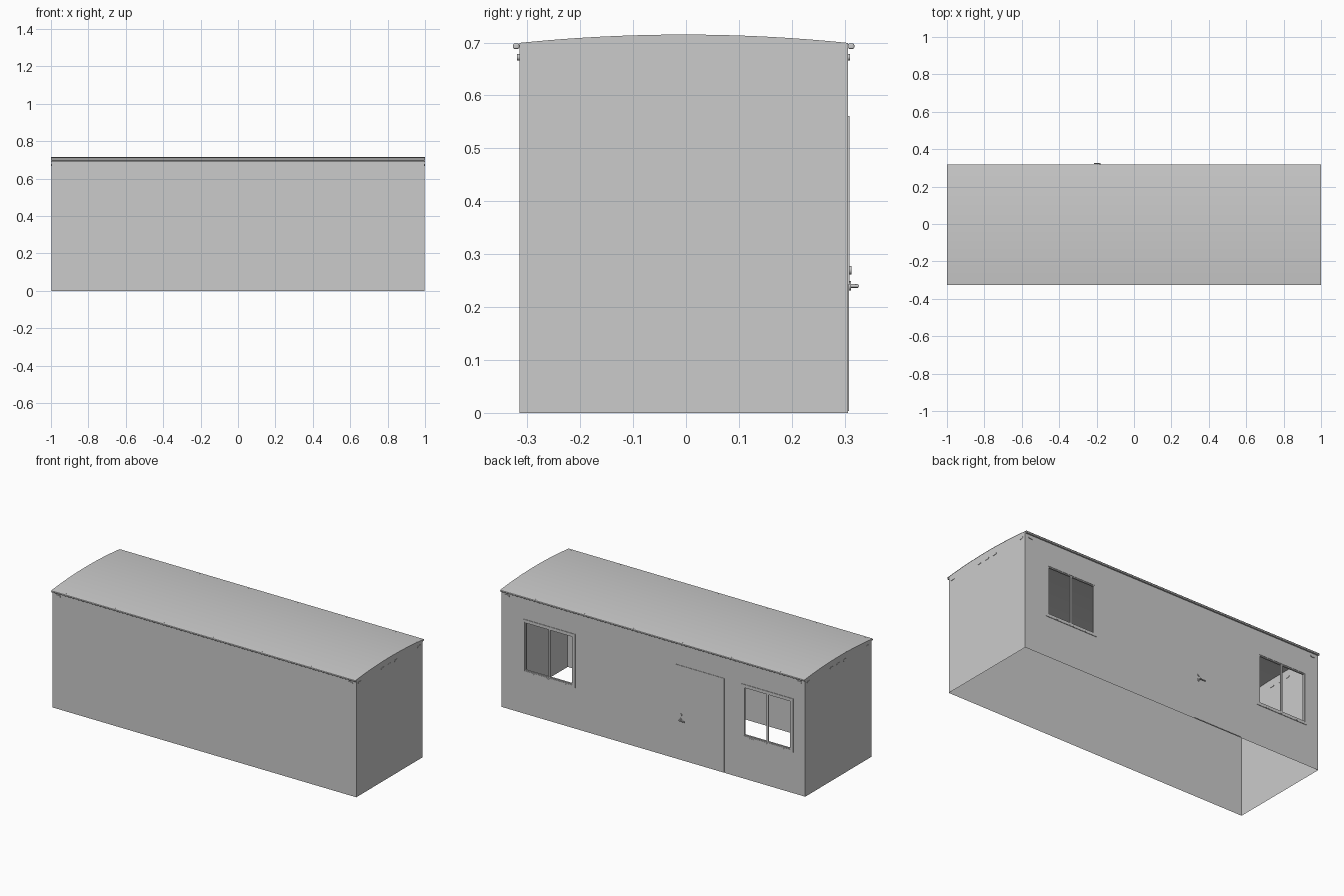
import bpy, bmesh, math
from mathutils import Matrix

if "Cube" in bpy.data.objects:
    bpy.data.objects.remove(bpy.data.objects["Cube"])

X, YF, YB = 0.998, -0.315, 0.306      # wall planes
YC = (YF + YB) / 2                    # roof centre line
EAVE, RIDGE, HALF = 0.698, 0.715, 0.3225


def finish(name, bm, smooth=False):
    bmesh.ops.remove_doubles(bm, verts=bm.verts, dist=1e-5)
    me = bpy.data.meshes.new(name)
    bm.to_mesh(me)
    bm.free()
    ob = bpy.data.objects.new(name, me)
    bpy.context.collection.objects.link(ob)
    if smooth:
        bpy.context.view_layer.objects.active = ob
        ob.select_set(True)
        bpy.ops.object.shade_smooth_by_angle(angle=math.radians(35))
        ob.select_set(False)
    return ob


def face(bm, pts):
    return bm.faces.new([bm.verts.new(p) for p in pts])


def add_box(bm, x0, x1, y0, y1, z0, z1):
    m = Matrix.Translation(((x0 + x1) / 2, (y0 + y1) / 2, (z0 + z1) / 2)) @ \
        Matrix.Diagonal((x1 - x0, y1 - y0, z1 - z0, 1))
    return bmesh.ops.create_cube(bm, size=1, matrix=m)['verts']


def box(name, *dims, bevel=0):
    bm = bmesh.new()
    add_box(bm, *dims)
    ob = finish(name, bm)
    if bevel:
        mod = ob.modifiers.new("bevel", 'BEVEL')
        mod.width, mod.segments = bevel, 3
    return ob


def roof_z(y):
    r = (HALF ** 2 + (RIDGE - EAVE) ** 2) / (2 * (RIDGE - EAVE))
    return RIDGE - r + math.sqrt(r * r - (y - YC) ** 2)


# thin sheet walls, open underneath; back wall skips the two window openings
WINDOWS = [(-0.92, -0.58), (0.513, 0.858)]
WZ0, WZ1, T = 0.242, 0.561, 0.014
bm = bmesh.new()
top = roof_z(YB)
face(bm, [(-X, YF, 0), (X, YF, 0), (X, YF, top), (-X, YF, top)])
xs = [-X] + [v for w in WINDOWS for v in (w[0] + T, w[1] - T)] + [X]
zs = [0, WZ0 + T, WZ1 - T, top]
for i in range(5):
    for k in range(3):
        if k == 1 and i in (1, 3):
            continue
        a, b, c, d = xs[i], xs[i + 1], zs[k], zs[k + 1]
        face(bm, [(b, YB, c), (a, YB, c), (a, YB, d), (b, YB, d)])
N = 24
arc = [YB + (YF - YB) * i / N for i in range(N + 1)]
for s in (1, -1):
    pts = [(s * X, YF, 0), (s * X, YB, 0)] + [(s * X, y, roof_z(y)) for y in arc]
    face(bm, pts if s > 0 else pts[::-1])
finish("walls", bm)

# curved roof sheet
bm = bmesh.new()
ys = [YC - HALF + 2 * HALF * i / N for i in range(N + 1)]
for a, b in zip(ys, ys[1:]):
    face(bm, [(-1, a, roof_z(a)), (1, a, roof_z(a)), (1, b, roof_z(b)), (-1, b, roof_z(b))])
finish("roof", bm, True)

# rolled eaves along both long sides
box("front_eave", -1, 1, YC - HALF, YF, 0.688, EAVE, bevel=0.003)
box("back_eave", -1, 1, YB, YC + HALF, 0.688, EAVE, bevel=0.003)


# rectangular frame made of four bars
def frame(bm, x0, x1, z0, z1, w, y0, y1):
    add_box(bm, x0, x1, y0, y1, z0, z0 + w)
    add_box(bm, x0, x1, y0, y1, z1 - w, z1)
    add_box(bm, x0, x0 + w, y0, y1, z0 + w, z1 - w)
    add_box(bm, x1 - w, x1, y0, y1, z0 + w, z1 - w)


# windows: outer trim, sash frames, centre post, small drain caps on the sill
for n, (a, b) in enumerate(WINDOWS):
    bm = bmesh.new()
    frame(bm, a, b, WZ0, WZ1, T, YB - 0.001, YB + 0.003)
    finish(f"window_trim_{n}", bm)
    bm = bmesh.new()
    m = (a + b) / 2
    frame(bm, a + T, b - T, WZ0 + T, WZ1 - T, 0.006, YB - 0.008, YB + 0.001)
    add_box(bm, m - 0.005, m + 0.005, YB - 0.008, YB, WZ0 + T, WZ1 - T)
    finish(f"window_sash_{n}", bm)
    bm = bmesh.new()
    for f in (0.2, 0.5, 0.8):
        c = a + (b - a) * f
        add_box(bm, c - 0.012, c + 0.012, YB, YB + 0.004, WZ0 + 0.004, WZ0 + 0.007)
    finish(f"window_drain_caps_{n}", bm)

# door leaf
box("door", -0.467, -0.151, YB - 0.001, YB + 0.0025, 0.004, 0.561)


def rod(bm, r, length, matrix):
    bmesh.ops.create_cone(bm, cap_ends=True, segments=20, radius1=r, radius2=r,
                          depth=length, matrix=matrix)


# door handle and lock
turn_y = Matrix.Rotation(math.pi / 2, 4, 'X')
turn_x = Matrix.Rotation(math.pi / 2, 4, 'Y')
HX = -0.182
bm = bmesh.new()
rod(bm, 0.009, 0.004, Matrix.Translation((HX, 0.3095, 0.24)) @ turn_y)
rod(bm, 0.0035, 0.016, Matrix.Translation((HX, 0.317, 0.24)) @ turn_y)
rod(bm, 0.0035, 0.036, Matrix.Translation((HX - 0.015, 0.3235, 0.24)) @ turn_x)
finish("door_handle", bm, True)
bm = bmesh.new()
rod(bm, 0.008, 0.005, Matrix.Translation((HX, 0.3105, 0.27)) @ turn_y)
finish("door_lock", bm, True)


# oval vents passing through the wall
def vent(name, x, y, on_end):
    bm = bmesh.new()
    pts = []
    for i in range(16):
        t = math.pi * 2 * (i + 0.5) / 16
        u = math.copysign(0.009, math.cos(t)) + 0.006 * math.cos(t)
        v = 0.672 + 0.006 * math.sin(t)
        pts.append((x - 0.002, y + u, v) if on_end else (x + u, y - 0.004, v))
    f = face(bm, pts)
    if on_end:
        for v in f.verts:
            v.co.x = x - 0.002
    out = bmesh.ops.extrude_face_region(bm, geom=[f], use_keep_orig=True)
    move = (0.004, 0, 0) if on_end else (0, 0.008, 0)
    bmesh.ops.translate(bm, vec=move,
                        verts=[g for g in out['geom'] if isinstance(g, bmesh.types.BMVert)])
    bmesh.ops.recalc_face_normals(bm, faces=bm.faces)
    finish(name, bm, True)


for s in (1, -1):
    for off in (-0.278, -0.062, 0, 0.062, 0.278):
        vent("end_vent", s * X, YC + off, True)
    for y in (YF, YB):
        vent("side_vent", s * 0.96, y, False)
